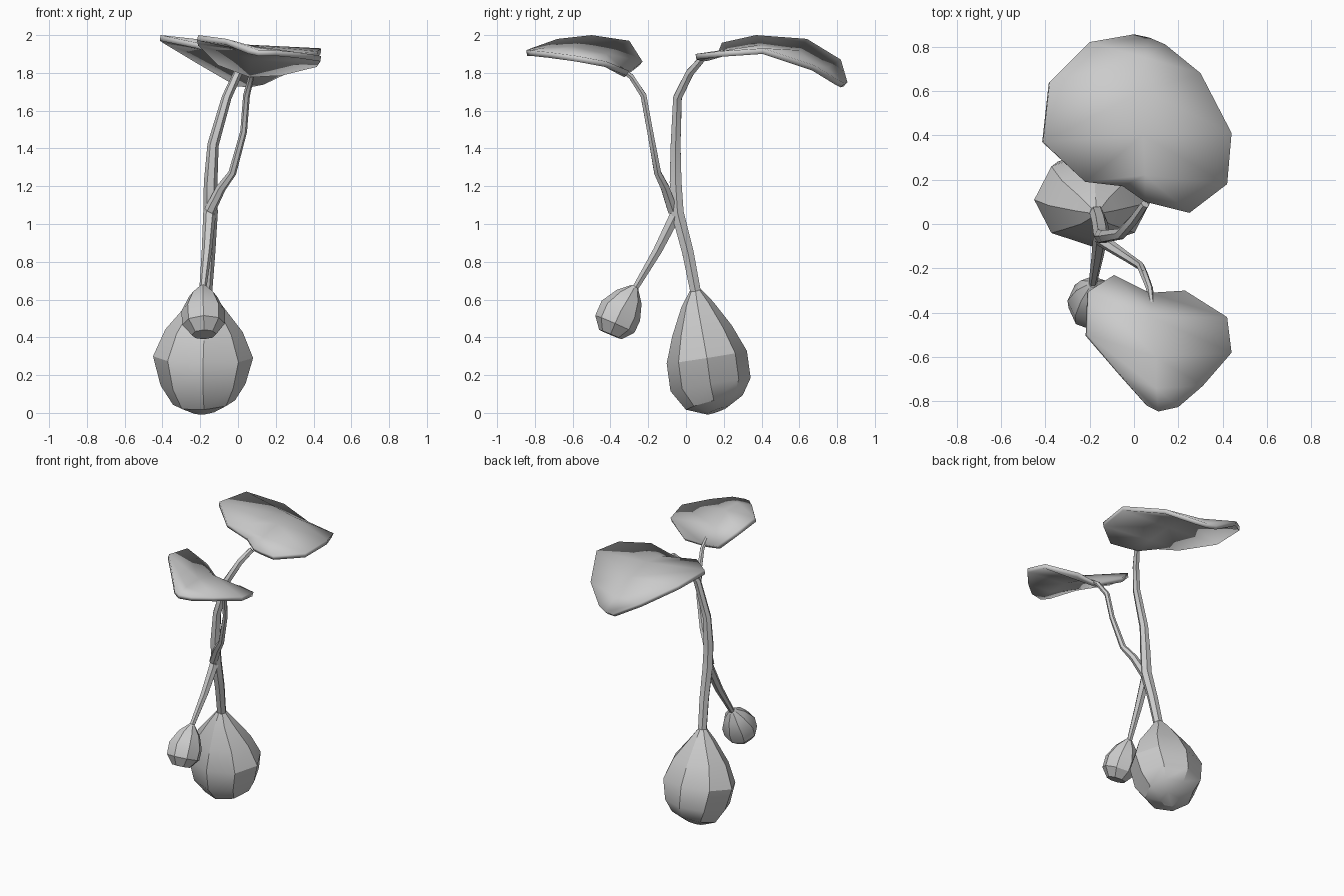
import bpy, bmesh, math
from mathutils import Vector

if "Cube" in bpy.data.objects:
    bpy.data.objects.remove(bpy.data.objects["Cube"])


def finish(bm, name):
    mesh = bpy.data.meshes.new(name)
    bm.to_mesh(mesh)
    bm.free()
    ob = bpy.data.objects.new(name, mesh)
    bpy.context.collection.objects.link(ob)
    bpy.ops.object.select_all(action='DESELECT')
    ob.select_set(True)
    bpy.context.view_layer.objects.active = ob
    bpy.ops.object.shade_smooth_by_angle(angle=math.radians(30))
    return ob


def loft(name, rings, sides=6):
    """Rings of (x, y, z, radius across, radius in depth) skinned along their path."""
    bm = bmesh.new()
    pts = [Vector(r[:3]) for r in rings]
    loops = []
    for i, r in enumerate(rings):
        t = (pts[min(i + 1, len(pts) - 1)] - pts[max(i - 1, 0)]).normalized()
        u = Vector((1, 0, 0))
        u = (u - t * u.dot(t)).normalized()
        w = t.cross(u)
        ra, rb = r[3], r[-1]
        loops.append([bm.verts.new(pts[i] + u * ra * math.cos(a) + w * rb * math.sin(a))
                      for a in (2 * math.pi * k / sides for k in range(sides))])
    for a, b in zip(loops, loops[1:]):
        for k in range(sides):
            n = (k + 1) % sides
            bm.faces.new((a[k], a[n], b[n], b[k]))
    bm.faces.new(loops[0][::-1])
    bm.faces.new(loops[-1])
    bmesh.ops.recalc_face_normals(bm, faces=bm.faces)
    return finish(bm, name)


def leaf(name, rows):
    """Rows of left edge, midrib and right edge points, thickened downwards."""
    bm = bmesh.new()
    grid = [[bm.verts.new(p) for p in row] for row in rows]
    for a, b in zip(grid, grid[1:]):
        for k in range(2):
            bm.faces.new((a[k], a[k + 1], b[k + 1], b[k]))
    bm.normal_update()
    if sum(f.normal.z for f in bm.faces) < 0:
        bmesh.ops.reverse_faces(bm, faces=bm.faces)
    ob = finish(bm, name)
    mod = ob.modifiers.new("thickness", 'SOLIDIFY')
    mod.thickness = 0.03
    mod.offset = -1
    return ob


# bulbs
loft("large_bulb", [
    (-.17, .05, .65, .03, .03), (-.175, .06, .575, .09, .085), (-.18, .085, .435, .205, .16),
    (-.185, .11, .295, .265, .215), (-.185, .13, .15, .225, .215),
    (-.18, .15, .055, .165, .155), (-.175, .165, .012, .07, .06)], 8)
loft("small_bulb", [
    (-.185, -.27, .67, .018), (-.185, -.30, .615, .075), (-.185, -.345, .54, .115),
    (-.182, -.377, .47, .113), (-.18, -.40, .415, .065)], 8)

# stems
loft("main_stem", [
    (-.17, .055, .62, .032), (-.155, .01, .85, .035), (-.145, -.045, 1.06, .038),
    (-.145, -.055, 1.22, .036), (-.132, -.055, 1.42, .03), (-.06, -.045, 1.67, .026),
    (.0, .02, 1.80, .024), (.05, .09, 1.88, .02)])
loft("small_bulb_stem", [
    (-.187, -.275, .65, .018), (-.165, -.15, .86, .027), (-.15, -.05, 1.06, .034)])
loft("branch_stem", [
    (-.15, -.07, 1.07, .03), (-.09, -.11, 1.19, .026), (-.03, -.15, 1.27, .021),
    (.03, -.19, 1.49, .018), (.045, -.225, 1.68, .018), (.07, -.29, 1.78, .016),
    (.08, -.36, 1.83, .012)])

# leaves
leaf("large_leaf", [
    [(-.05, .17, 1.91), (.05, .10, 1.89), (.13, .08, 1.89)],
    [(-.22, .19, 1.96), (.05, .22, 1.925), (.25, .05, 1.90)],
    [(-.41, .37, 2.0), (.04, .40, 1.95), (.42, .18, 1.915)],
    [(-.38, .64, 1.98), (.04, .60, 1.92), (.44, .41, 1.93)],
    [(-.20, .82, 1.87), (.05, .75, 1.83), (.30, .68, 1.84)],
    [(.0, .855, 1.75), (.07, .84, 1.745), (.14, .81, 1.76)]])
leaf("small_leaf", [
    [(-.09, -.23, 1.86), (.07, -.31, 1.80), (.23, -.30, 1.81)],
    [(-.20, -.30, 1.97), (.08, -.42, 1.90), (.42, -.42, 1.86)],
    [(-.21, -.50, 2.0), (.10, -.60, 1.94), (.44, -.58, 1.89)],
    [(-.06, -.68, 1.98), (.10, -.74, 1.935), (.31, -.73, 1.91)],
    [(.06, -.82, 1.93), (.11, -.845, 1.92), (.20, -.825, 1.92)]])
